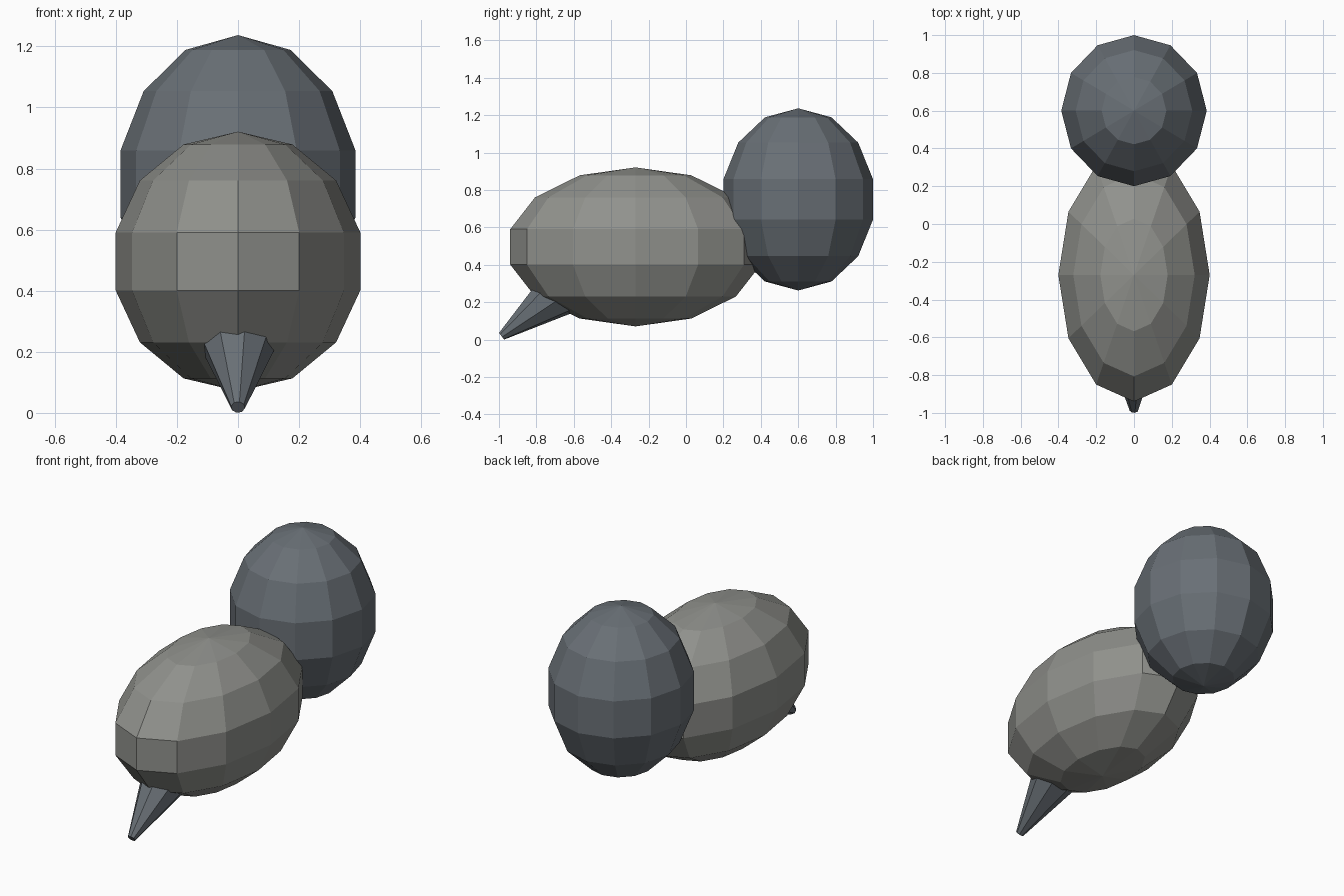
import bpy
from math import radians, sin, cos
from mathutils import Matrix, Vector

if "Cube" in bpy.data.objects:
    bpy.data.objects.remove(bpy.data.objects["Cube"])


def paint(name, rgb):
    m = bpy.data.materials.new(name)
    m.diffuse_color = (*rgb, 1)
    m.use_nodes = True
    m.node_tree.nodes["Principled BSDF"].inputs["Base Color"].default_value = m.diffuse_color
    return m


light_grey = paint("light_grey", (0.28, 0.285, 0.265))
slate = paint("slate", (0.14, 0.16, 0.18))


def finish(name, mat):
    ob = bpy.context.object
    ob.name = name
    ob.data.materials.append(mat)
    return ob


def egg(name, centre, radii, mat):
    bpy.ops.mesh.primitive_uv_sphere_add(segments=12, ring_count=7, radius=1, location=centre)
    ob = finish(name, mat)
    ob.scale = radii
    return ob


# Two faceted ellipsoids
egg("front_ellipsoid", (0, -0.27, 0.496), (0.411, 0.687, 0.425), light_grey)
egg("rear_ellipsoid", (0, 0.6, 0.75), (0.395, 0.41, 0.487), slate)

# Tapered spike, pointing forward and down, its base buried in the front ellipsoid
pitch, length = radians(127), 0.5
axis = Vector((0, -sin(pitch), cos(pitch)))
tip = Vector((0, -0.986, 0.0185))
turn = Matrix.Rotation(pitch, 3, 'X') @ Matrix.Rotation(radians(-12), 3, 'Z')
bpy.ops.mesh.primitive_cone_add(vertices=8, radius1=0.166, radius2=0.023, depth=length,
                                location=tip - axis * length / 2,
                                rotation=turn.to_euler())
finish("spike", slate)
